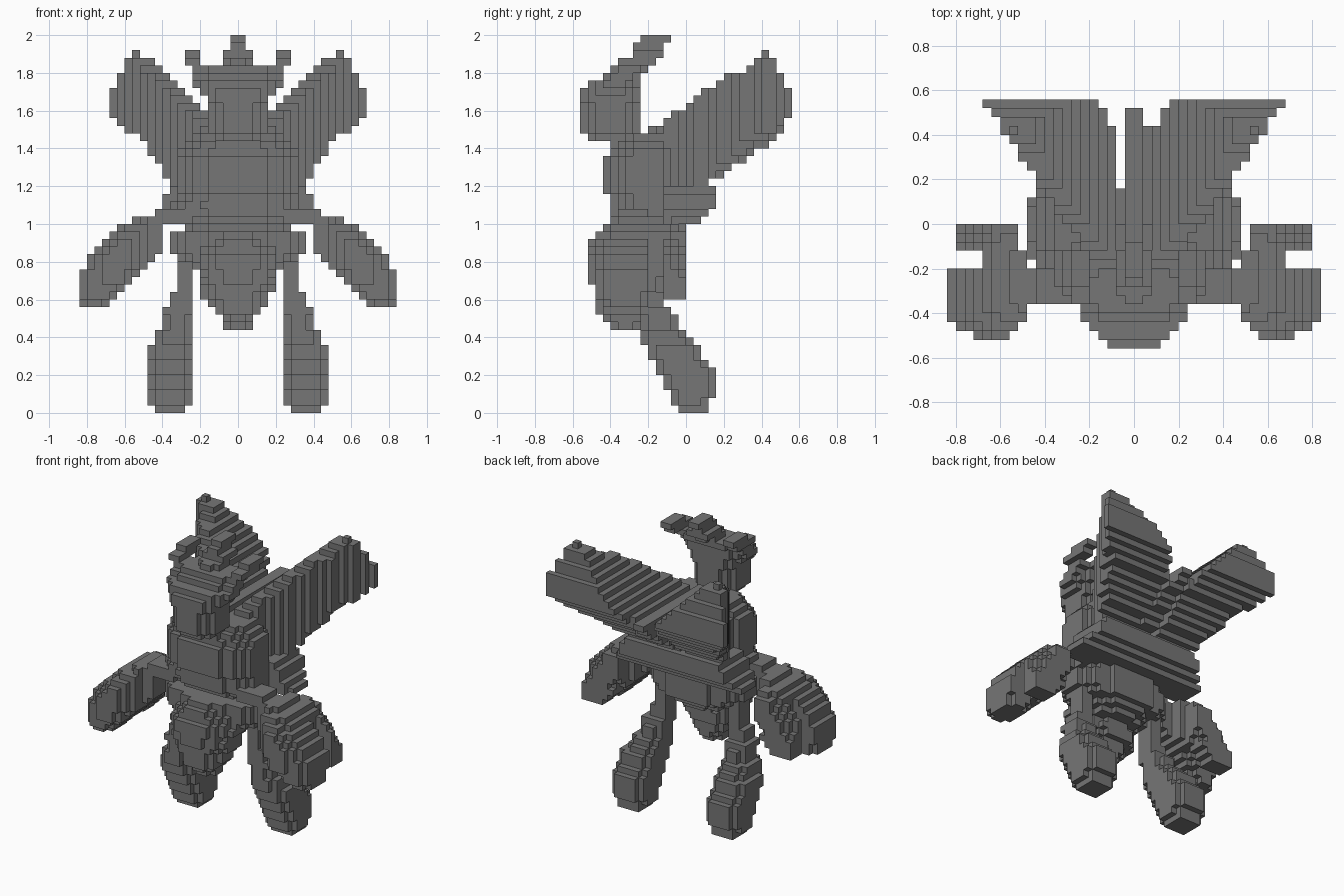
import bpy, bmesh

UNIT = 0.04  # edge length of one cube
claimed = set()

cube = bpy.data.objects.get("Cube")
if cube:
    bpy.data.objects.remove(cube)

shade = 0.18
grey = bpy.data.materials.new("plain_grey")
grey.use_nodes = True
grey.diffuse_color = (shade, shade, shade, 1)
grey.node_tree.nodes["Principled BSDF"].inputs["Base Color"].default_value = grey.diffuse_color


def contains(outline, u, v):
    """Is a point inside the outline?"""
    inside = False
    for (ax, ay), (bx, by) in zip(outline, outline[1:] + outline[:1]):
        if (ay > v) != (by > v) and u < ax + (v - ay) * (bx - ax) / (by - ay):
            inside = not inside
    return inside


def centre(index):
    return (index + 0.5) * UNIT


def rows(outline):
    """For each layer of cells, the runs (first, last) covered by an outline."""
    us, vs = [[point[axis] / UNIT for point in outline] for axis in (0, 1)]
    result = {}
    for j in range(int(min(vs)) - 1, int(max(vs)) + 2):
        runs = []
        for i in range(int(min(us)) - 1, int(max(us)) + 2):
            if contains(outline, centre(i), centre(j)):
                if runs and runs[-1][1] == i - 1:
                    runs[-1][1] = i
                else:
                    runs.append([i, i])
        result[j] = runs
    return result


def offset(index, first, last):
    """Position of a cell in its run: zero in the middle, near one at the ends."""
    return abs(2 * index - first - last) / (last - first + 1)


def carve(front, side, power=None, top=None):
    """Cells inside the front (x, z), side (y, z) and top (x, y) outlines.
    A power rounds every layer into a superellipse."""
    sides, cells = rows(side), set()
    for z, runs in rows(front).items():
        for x_run in runs:
            for y_run in sides.get(z, []):
                for x in range(x_run[0], x_run[1] + 1):
                    for y in range(y_run[0], y_run[1] + 1):
                        if power:
                            reach = offset(x, *x_run) ** power + offset(y, *y_run) ** power
                            if reach > 1.04:
                                continue
                        if top is None or contains(top, centre(x), centre(y)):
                            cells.add((x, y, z))
    return cells


def build(name, cells):
    """Turn a set of grid cells into a mesh of outer faces."""
    cells = cells - claimed
    claimed.update(cells)
    bm, verts = bmesh.new(), {}

    def vert(key):
        if key not in verts:
            verts[key] = bm.verts.new([k * UNIT for k in key])
        return verts[key]

    for cell in cells:
        for axis in range(3):
            for side in (0, 1):
                other = list(cell)
                other[axis] += 2 * side - 1
                if tuple(other) in cells:
                    continue
                b, c = (axis + 1) % 3, (axis + 2) % 3
                ring = []
                for s, t in ((0, 0), (1, 0), (1, 1), (0, 1)):
                    corner = list(cell)
                    corner[axis] += side
                    corner[b] += s
                    corner[c] += t
                    ring.append(vert(tuple(corner)))
                bm.faces.new(ring if side else ring[::-1])
    mesh = bpy.data.meshes.new(name)
    bm.to_mesh(mesh)
    bm.free()
    mesh.materials.append(grey)
    bpy.context.collection.objects.link(bpy.data.objects.new(name, mesh))


def whole(half):
    """Full symmetric outline from its +x half."""
    return half + [(-x, v) for x, v in reversed(half)]


def pair(name, cells):
    """Build a part on the left and its mirror image on the right."""
    build("left_" + name, cells)
    build("right_" + name, {(-1 - x, y, z) for x, y, z in cells})


# Head: rounded block leaning forward
build("head", carve(
    front=whole([(.1, 1.44), (.16, 1.5), (.16, 1.74)]),
    side=[(-.2, 1.4), (-.5, 1.4), (-.56, 1.5), (-.56, 1.8), (-.24, 1.8), (-.24, 1.6)],
    power=2.3))

# Crest: three horns sweeping back from the brow
build("crest", carve(
    front=whole([(.16, 1.66), (.24, 1.76), (.28, 1.92), (.2, 1.92), (.2, 1.84),
                 (.08, 1.84), (.04, 2)]),
    side=[(-.24, 1.6), (-.56, 1.6), (-.56, 1.7), (-.3, 1.9), (-.2, 2), (-.08, 2),
          (-.12, 1.9), (-.24, 1.76)],
    power=2.5))

# Thorax: domed chest above a narrow waist
build("thorax", carve(
    front=whole([(.28, .96), (.34, 1.1), (.3, 1.4), (.2, 1.5)]),
    side=[(0, .9), (-.36, 1), (-.44, 1.2), (-.44, 1.3), (-.36, 1.5), (0, 1.5)],
    power=2))

# Abdomen: hips, then a bulb ending in a stinger
build("hips", carve(
    front=whole([(.32, .8), (.36, .9), (.36, .96)]),
    side=[(0, .8), (-.4, .8), (-.4, 1), (0, 1)],
    power=2))
build("abdomen", carve(
    front=whole([(.04, .44), (.16, .56), (.24, .8), (.2, .96)]),
    side=[(-.3, .4), (-.32, .4), (-.48, .54), (-.52, .8), (-.4, 1), (0, 1), (0, .8),
          (-.16, .7), (-.2, .5)],
    power=2))

# Front wings: tall blades flaring up, out and back
pair("wing", carve(
    front=[(.08, 1.2), (.36, 1.2), (.5, 1.44), (.68, 1.56), (.68, 1.68), (.56, 1.92),
           (.5, 1.9), (.08, 1.5)],
    side=[(-.2, 1.2), (-.2, 1.48), (.2, 1.78), (.36, 1.84), (.4, 1.92), (.44, 1.92),
          (.56, 1.7), (.56, 1.57), (.12, 1.22)],
    top=[(0, -.2), (.16, -.2), (.44, .2), (.7, .6), (.16, .6), (.08, .4)]))

# Ridge running back between the wings
build("back_ridge", carve(
    front=[(-.04, 1.2), (.08, 1.2), (.08, 1.4), (0, 1.6), (-.04, 1.6)],
    side=[(-.2, 1.2), (.1, 1.2), (.52, 1.48), (.52, 1.52), (-.2, 1.52)]))

# Hind wings: short shelf below the front wings
build("hind_wings", carve(
    front=whole([(.48, 1), (.36, 1.2)]),
    side=[(-.2, 1), (.04, 1), (.16, 1.1), (.16, 1.2), (-.2, 1.2)],
    top=whole([(.2, -.2), (.48, -.08), (.48, .12), (.4, .16)])))

# Arms: thin shoulder swelling into a broad notched forearm
pair("arm", carve(
    front=[(.24, 1), (.24, 1.08), (.4, 1.08), (.6, 1), (.76, .86), (.84, .74), (.84, .56),
           (.68, .56), (.42, .84), (.4, 1)],
    side=[(-.36, 1.1), (-.5, .9), (-.52, .7), (-.44, .56), (-.2, .56), (-.16, .72),
          (-.12, .72), (-.12, .6), (0, .6), (0, .96), (-.2, 1.1)],
    top=[(.84, -.2), (.84, -.44), (.7, -.52), (.56, -.52), (.46, -.36), (.2, -.36),
         (.2, -.2), (.48, -.2), (.53, 0), (.8, 0), (.8, -.12), (.7, -.12), (.7, -.2)],
    power=2.6))

# Legs: slim at the hip, club-shaped at the foot
pair("leg", carve(
    front=[(.24, .8), (.32, .8), (.32, .7), (.48, .3), (.48, .08), (.44, 0), (.28, 0),
           (.24, .06)],
    side=[(-.24, .8), (-.24, .4), (-.04, 0), (.1, 0), (.16, .1), (.16, .2), (-.12, .6),
          (-.12, .8)],
    power=2.3))
